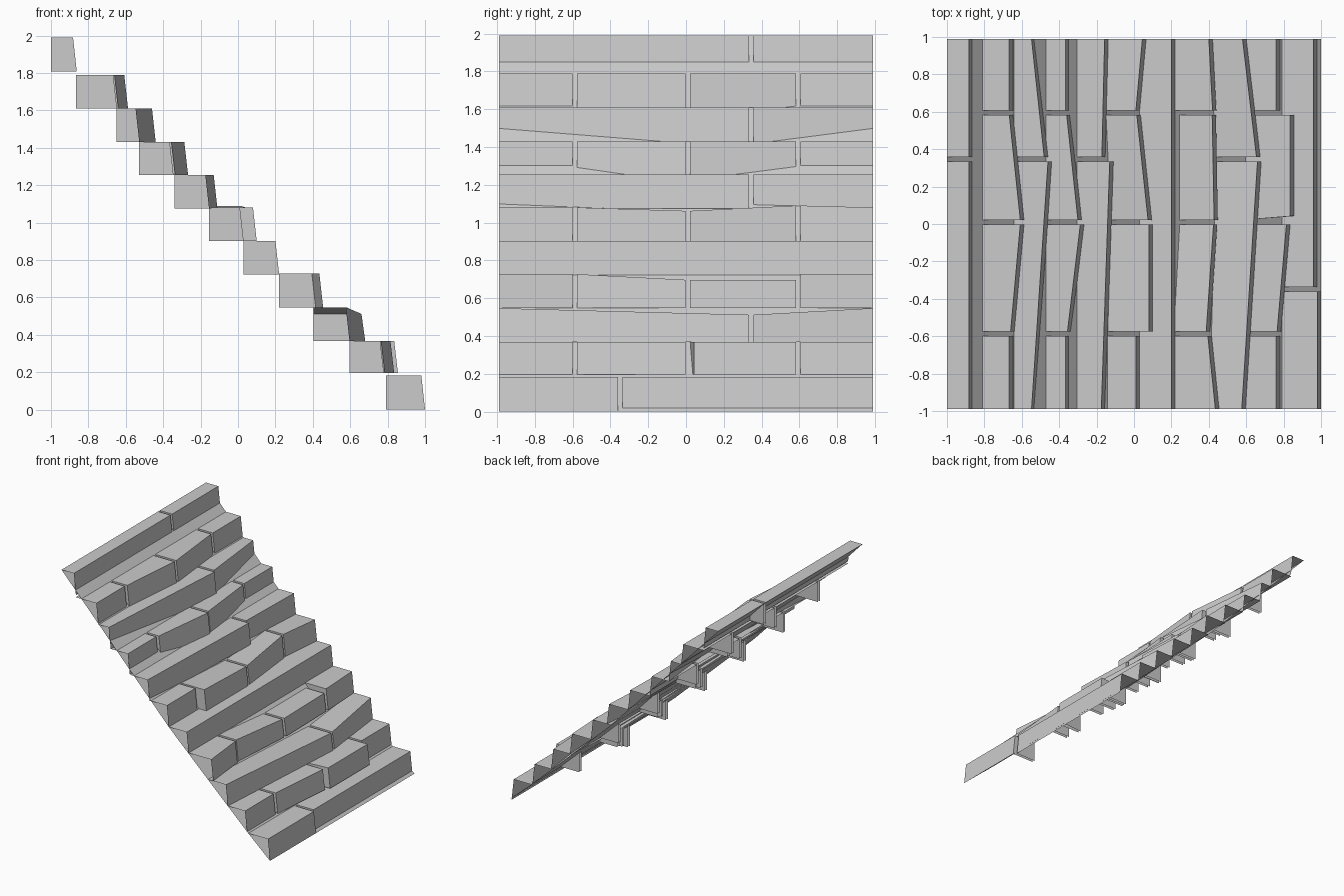
import bpy

LEAN = 0.02     # how far the foot of each riser sticks out
W = 0.99        # half width
G = 0.012       # half joint width


def make(name, faces):
    verts, polys = [], []
    for f in faces:
        polys.append(list(range(len(verts), len(verts) + len(f))))
        verts += f
    me = bpy.data.meshes.new(name)
    me.from_pydata(verts, [], polys)
    ob = bpy.data.objects.new(name, me)
    bpy.context.collection.objects.link(ob)
    return ob


def block(y0, y1, x0, x1, back, bot, top, d0=0, d1=0, skew=0):
    """Tread, riser and joint cheeks; d0/d1 lower the tread at each end."""
    ends = []
    for y, x, d, s in ((y0, x0, d0, skew), (y1, x1, d1, 0)):
        ends.append([(back, y, top - d), (x, y + s, top - d),
                     (x + LEAN, y + s, bot), (back, y, bot)])
    a, b = ends
    faces = [[a[0], a[1], b[1], b[0]], [a[1], a[2], b[2], b[1]]]
    # the outer ends of the stair are open
    if y0 > -W:
        faces.append(a)
    if y1 < W:
        faces.append(b[::-1])
    return faces


# sloping bed under the stones, slightly hollow in the middle
bed = [(-1, 1.99), (0.03, 0.9), (0.405, 0.545), (0.79, 0.185), (1, 0)]
make("ramp_bed", [[(xa, -W, za), (xb, -W, zb), (xb, W, zb), (xa, W, za)]
                  for (xa, za), (xb, zb) in zip(bed, bed[1:])])

TWO = [0.345]
FOUR = [-0.588, 0.01, 0.595]
# back x, bottom z, top z, joints, per stone: (front x at low y, at high y, drops, skew)
steps = [
    (0.79, 0.0, 0.183, [-0.348], [(0.98, 0.98), (0.96, 0.96)]),
    (0.595, 0.195, 0.368, FOUR, [(0.76, 0.76), (0.765, 0.815),
                                 (0.835, 0.835, 0, 0, 0.02), (0.76, 0.76)]),
    (0.405, 0.368, 0.547, TWO, [(0.576, 0.66, 0, 0.035), (0.655, 0.58, 0.035, 0)]),
    (0.22, 0.547, 0.727, FOUR, [(0.435, 0.395), (0.386, 0.425, 0, 0.03),
                                (0.428, 0.418, 0.03, 0.03), (0.42, 0.40)]),
    (0.03, 0.723, 0.902, TWO, [(0.20, 0.20), (0.20, 0.20)]),
    (-0.155, 0.902, 1.09, FOUR, [(0.01, 0.01, 0.008, 0.008), (0.08, 0.08, 0.01, 0.028),
                                 (0.075, 0.015, 0.028, 0), (0.01, 0.045, 0, 0.01)]),
    (-0.34, 1.075, 1.255, TWO, [(-0.175, -0.13), (-0.172, -0.157)]),
    (-0.53, 1.255, 1.43, FOUR, [(-0.365, -0.365), (-0.356, -0.287),
                                (-0.30, -0.36), (-0.365, -0.365)]),
    (-0.65, 1.43, 1.61, TWO, [(-0.548, -0.46), (-0.48, -0.548)]),
    (-0.865, 1.61, 1.788, FOUR, [(-0.667, -0.667), (-0.66, -0.608),
                                 (-0.608, -0.667), (-0.667, -0.667)]),
    (-1.0, 1.807, 1.99, TWO, [(-0.882, -0.882), (-0.882, -0.882)]),
]

# stone courses, bottom to top; the middle course has a closed joint
for n, (back, bot, top, joints, stones) in enumerate(steps, 1):
    g = 0 if n == 5 else G
    lows = [-W] + [j + g for j in joints]
    highs = [j - g for j in joints] + [W]
    faces = []
    for y0, y1, (x0, x1, *extra) in zip(lows, highs, stones):
        faces += block(y0, y1, x0, x1, back, bot, top, *extra)
    make(f"stone_step_{n:02d}", faces)
